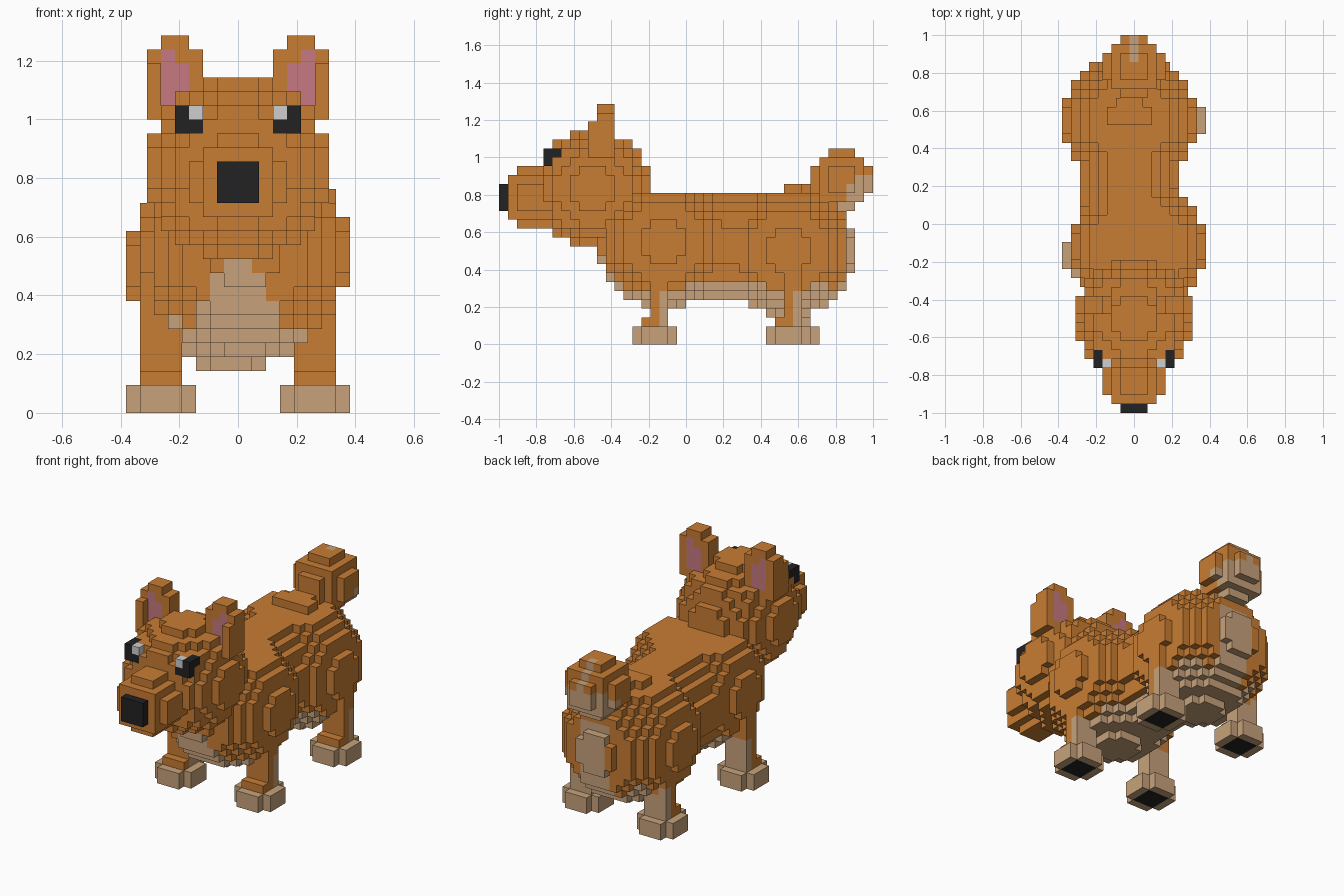
import bpy, bmesh

if "Cube" in bpy.data.objects:
    bpy.data.objects.remove(bpy.data.objects["Cube"])

V = 2 / 42          # voxel size; every number below is in voxels

COLOURS = {
    "orange_fur": (0.578, 0.205, 0.033),
    "tan_fur": (0.571, 0.361, 0.198),
    "black": (0.016, 0.016, 0.016),
    "ear_pink": (0.57, 0.19, 0.22),
    "eye_white": (0.62, 0.62, 0.62),
}
MATS = []
for key, rgb in COLOURS.items():
    m = bpy.data.materials.new(key)
    m.diffuse_color = (*rgb, 1)
    m.use_nodes = True
    m.node_tree.nodes["Principled BSDF"].inputs["Base Color"].default_value = m.diffuse_color
    MATS.append(m)
ORANGE, TAN, BLACK, PINK, WHITE = range(5)

# the four corners of each voxel side, by outward direction
SIDES = {
    (1, 0, 0): ((1, 0, 0), (1, 1, 0), (1, 1, 1), (1, 0, 1)),
    (-1, 0, 0): ((0, 0, 0), (0, 0, 1), (0, 1, 1), (0, 1, 0)),
    (0, 1, 0): ((0, 1, 0), (0, 1, 1), (1, 1, 1), (1, 1, 0)),
    (0, -1, 0): ((0, 0, 0), (1, 0, 0), (1, 0, 1), (0, 0, 1)),
    (0, 0, 1): ((0, 0, 1), (1, 0, 1), (1, 1, 1), (0, 1, 1)),
    (0, 0, -1): ((0, 0, 0), (0, 1, 0), (1, 1, 0), (1, 0, 0)),
}


def voxels(name, inside, colour, lo, hi, xoff=0.0):
    """Fill voxels where inside(x, y, z) holds; colour(x, y, z, n) per side."""
    cells = {(i, j, k)
             for i in range(lo[0], hi[0]) for j in range(lo[1], hi[1])
             for k in range(lo[2], hi[2])
             if inside(i + .5 + xoff, j + .5, k + .5)}
    bm = bmesh.new()
    verts = {}
    for i, j, k in sorted(cells):
        for n, corners in SIDES.items():
            if (i + n[0], j + n[1], k + n[2]) in cells:
                continue
            ring = []
            for a, b, c in corners:
                p = (i + a, j + b, k + c)
                if p not in verts:
                    verts[p] = bm.verts.new(((p[0] + xoff) * V, p[1] * V, p[2] * V))
                ring.append(verts[p])
            f = bm.faces.new(ring)
            f.material_index = colour(i + .5 + xoff, j + .5, k + .5, n)
    me = bpy.data.meshes.new(name)
    bm.to_mesh(me)
    bm.free()
    for m in MATS:
        me.materials.append(m)
    ob = bpy.data.objects.new(name, me)
    bpy.context.collection.objects.link(ob)
    return ob


def ball(c, r):
    return lambda x, y, z: (x - c[0])**2 + (y - c[1])**2 + (z - c[2])**2 < r * r


def box(x, y, z, x0, x1, y0, y1, z0, z1):
    return x0 < x < x1 and y0 < y < y1 and z0 < z < z1


# body: chest ball, hip ball and a barrel between, with a flat back
chest = ball((.5, -2.5, 11.5), 7.5)
hips = ball((-.5, 11.5, 10.5), 7.5)


def body_in(x, y, z):
    if z > 17 and y < 11:
        return False
    barrel = -2.5 < y < 11.5 and ((x + .5) / 5.5)**2 + ((z - 11) / 6)**2 < 1
    return barrel or chest(x, y, z) or hips(x, y, z)


def body_col(x, y, z, n):
    if y < -5:                      # bib on the chest
        return TAN if abs(x) < 4.2 and abs(x) < .6 + .62 * (11 - z) else ORANGE
    if y > 16:                      # seat
        return TAN if abs(x) < 2 and z < 14 else ORANGE
    return TAN if z < 7 and abs(x) < 4.6 else ORANGE


voxels("body", body_in, body_col, (-9, -11, 2), (9, 20, 19))

# tail ball, tan at the back and below
voxels("tail", ball((0, 17.5, 18.5), 3.5),
       lambda x, y, z, n: TAN if (y > 18 and abs(x) < .6 + 1.5 * max(0, 19.6 - z))
       or (z < 16 and y > 16) else ORANGE,
       (-4, 13, 14), (4, 22, 23), .5)

# head and muzzle, with the black nose as the foremost layer
skull = ball((0, -10.5, 17.5), 6.5)
snout = ball((0, -17.5, 16.5), 3.5)
voxels("head", lambda x, y, z: skull(x, y, z) or snout(x, y, z),
       lambda x, y, z, n: BLACK if y < -20 else ORANGE,
       (-8, -22, 10), (8, -3, 25), .5)

for s, side in ((-1, "left"), (1, "right")):
    # eye with a white glint
    voxels(side + "_eye",
           lambda x, y, z: box(s * x, y, z, 2.5, 4.5, -16, -14, 20, 22),
           lambda x, y, z, n: WHITE if s * x < 3.5 and y < -15 and z > 21 else BLACK,
           (-8, -17, 19), (8, -13, 23), .5)

    # ear: slab, narrower tip and two front rims around the pink inside
    def ear_in(x, y, z):
        u = s * x
        return (box(u, y, z, 2.5, 6.5, -10, -8, 21, 26)
                or box(u, y, z, 3.5, 5.5, -10, -8, 26, 27)
                or box(u, y, z, 2.5, 3.5, -11, -10, 21, 23)
                or box(u, y, z, 5.5, 6.5, -11, -10, 21, 25))

    def ear_col(x, y, z, n):
        u = s * x
        pink = n[1] and (box(u, y, z, 4.5, 5.5, -10, -8, 22, 26)
                         or box(u, y, z, 3.5, 4.5, -10, -8, 22, 25))
        return PINK if pink else ORANGE

    voxels(side + "_ear", ear_in, ear_col, (-8, -12, 20), (8, -7, 28), .5)

    # legs and paws; the rear left one stands one voxel further back
    for end, cy in (("front", -3.5), ("rear", 11.5 if s > 0 else 12.5)):
        def leg_in(x, y, z):
            return box(s * x, y, z, 4, 7, cy - (1.5 if z < 3 else .5), cy + 1.5, 2, 9)

        def leg_col(x, y, z, n):
            return TAN if z < 6 and (n[1] > 0 or y > cy + .6
                                     or (n[0] * s < 0 and y > cy - .6)) else ORANGE

        def paw_in(x, y, z):
            u, v = abs(s * x - 5.5), abs(y - cy)
            return z < 2 and u < 2.5 and v < 2.5 and u + v < 3.5

        def paw_col(x, y, z, n):
            pad = n[2] < 0 and abs(s * x - 5.5) < 1.5 and abs(y - cy) < 1.5
            return BLACK if pad else TAN

        lo, hi = (-9, int(cy) - 5, 0), (9, int(cy) + 5, 10)
        voxels(f"{end}_{side}_leg", leg_in, leg_col, lo, hi)
        voxels(f"{end}_{side}_paw", paw_in, paw_col, lo, hi)
